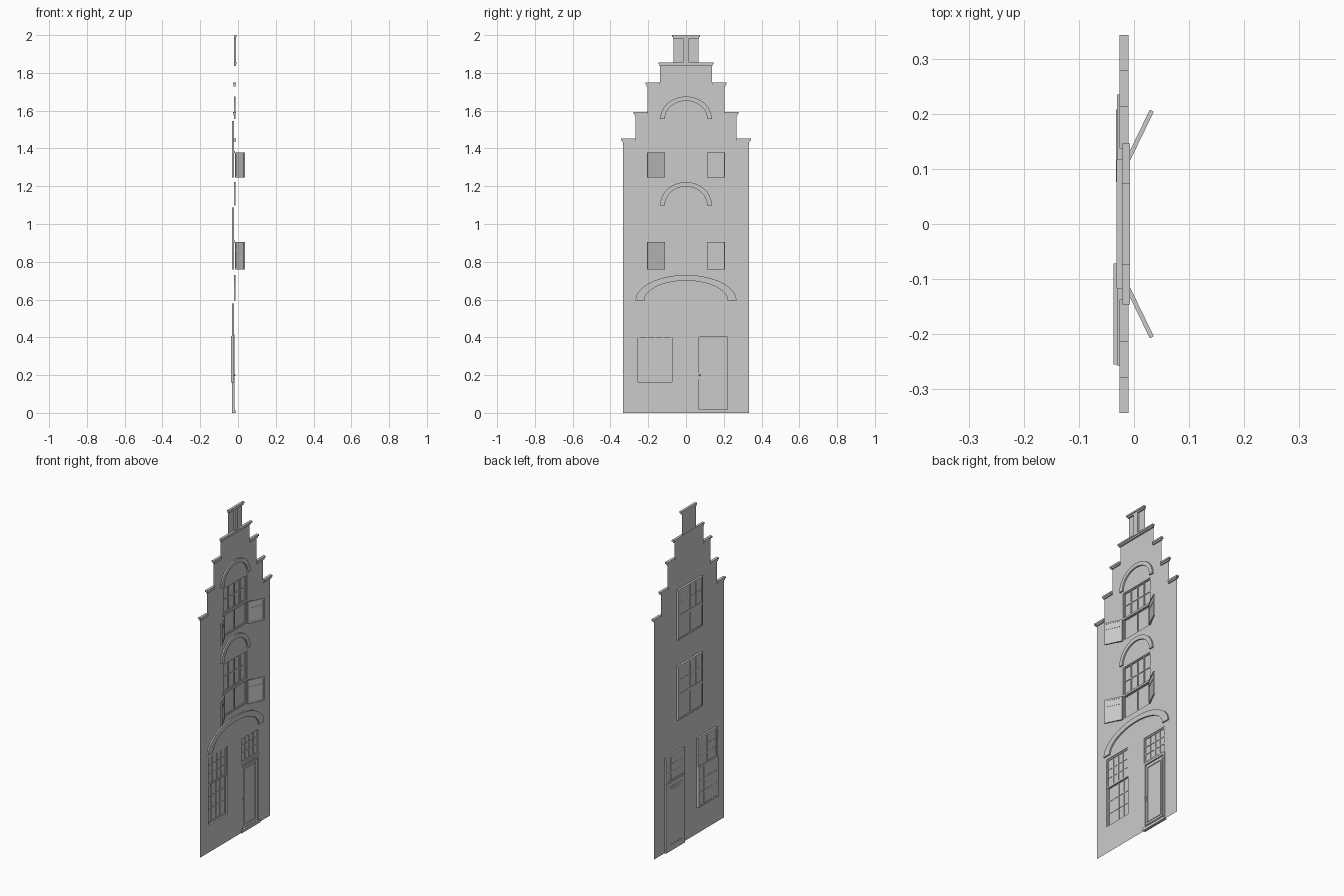
import bpy, bmesh, math
from mathutils import Matrix, Vector

if "Cube" in bpy.data.objects:
    bpy.data.objects.remove(bpy.data.objects["Cube"])

WALL_X = -0.02  # plane of the street face, which looks towards +x


def finish(bm, name):
    mesh = bpy.data.meshes.new(name)
    bm.to_mesh(mesh)
    bm.free()
    ob = bpy.data.objects.new(name, mesh)
    bpy.context.collection.objects.link(ob)
    return ob


def boxes(name, items):
    """One object from boxes given as (x0, x1, y0, y1, z0, z1)."""
    bm = bmesh.new()
    for x0, x1, y0, y1, z0, z1 in items:
        m = Matrix.Translation(((x0 + x1) / 2, (y0 + y1) / 2, (z0 + z1) / 2))
        bmesh.ops.create_cube(bm, size=1, matrix=m @ Matrix.Diagonal((x1 - x0, y1 - y0, z1 - z0, 1)))
    return finish(bm, name)


def border(x0, x1, y0, y1, z0, z1, t):
    return [(x0, x1, y0, y0 + t, z0, z1), (x0, x1, y1 - t, y1, z0, z1),
            (x0, x1, y0 + t, y1 - t, z0, z0 + t), (x0, x1, y0 + t, y1 - t, z1 - t, z1)]


def grid_bars(x0, x1, y0, y1, z0, z1, cols, rows, t=0.007):
    out = []
    for i in range(1, cols):
        y = y0 + (y1 - y0) * i / cols
        out.append((x0, x1, y - t / 2, y + t / 2, z0, z1))
    for j in range(1, rows):
        z = z0 + (z1 - z0) * j / rows
        out.append((x0, x1 - 0.001, y0, y1, z - t / 2, z + t / 2))
    return out


def sash(name, x0, x1, y0, y1, z0, z1, cols, rows, t=0.01):
    boxes(name + "_frame", border(x0, x1, y0, y1, z0, z1, t)
          + grid_bars(x0 + 0.001, x1 - 0.001, y0 + t, y1 - t, z0 + t, z1 - t, cols, rows))
    boxes(name + "_glass", [(x0 + 0.002, x0 + 0.003, y0 + t, y1 - t, z0 + t, z1 - t)])


def arch(name, half, z0, top, inner_half, inner_top):
    """Raised brick arch band between two half ellipses."""
    bm = bmesh.new()
    n, rings = 32, []
    for i in range(n + 1):
        c, s = math.cos(math.pi * i / n), math.sin(math.pi * i / n)
        o, q = (half * c, z0 + (top - z0) * s), (inner_half * c, z0 + (inner_top - z0) * s)
        rings.append([bm.verts.new((x, *p)) for x, p in
                      ((WALL_X, o), (-0.012, o), (-0.012, q), (WALL_X, q))])
    for a, b in zip(rings, rings[1:]):
        for k in range(4):
            bm.faces.new((a[k], a[(k + 1) % 4], b[(k + 1) % 4], b[k]))
    bm.faces.new(rings[0])
    bm.faces.new(rings[-1][::-1])
    bmesh.ops.recalc_face_normals(bm, faces=bm.faces)
    finish(bm, name)


# Stepped gable wall: a thin sheet with window and door openings
steps = [(0.333, 1.44), (0.268, 1.58), (0.204, 1.735), (0.138, 1.845), (0.066, 1.99)]
right, base = [], 0
for h, z in steps:
    right += [(h, base), (h, z)]
    base = z
outline = right + [(-y, z) for y, z in reversed(right)]
openings = [(-0.257, -0.07, 0.16, 0.58), (0.055, 0.235, 0.0005, 0.575),
            (-0.118, 0.118, 0.76, 1.087), (-0.118, 0.118, 1.245, 1.545)]
bm = bmesh.new()
loops = [outline] + [[(a, c), (b, c), (b, d), (a, d)] for a, b, c, d in openings]
for loop in loops:
    vs = [bm.verts.new((WALL_X, y, z)) for y, z in loop]
    for a, b in zip(vs, vs[1:] + vs[:1]):
        bm.edges.new((a, b))
bmesh.ops.triangle_fill(bm, use_beauty=True, edges=bm.edges[:], normal=(1, 0, 0))
finish(bm, "gable_wall")

# Opening reveals
boxes("opening_reveals", [b for a, c, d, e in openings
                          for b in border(-0.031, WALL_X, a, c, d, e, 0.004)])

# Two-tier coping stones on each step
coping = []
for (h, z), (inner, _) in zip(steps[:3], steps[1:4]):
    for s in (-1, 1):
        for x0, x1, e, z0, z1 in ((-0.023, -0.013, 0.004, z - 0.006, z + 0.003),
                                  (-0.026, -0.010, 0.010, z + 0.003, z + 0.013)):
            a, b = sorted((s * (h + e), s * (inner - 0.001)))
            coping.append((x0, x1, a, b, z0, z1))
for h, z in steps[3:]:
    coping += [(-0.022, -0.011, -h - 0.003, h + 0.003, z - 0.008, z + 0.001),
               (-0.022, -0.007, -h - 0.008, h + 0.008, z + 0.001, z + 0.010)]
boxes("coping_stones", coping)
boxes("top_pilaster", [(WALL_X, -0.010, -0.016, 0.016, 1.855, 1.985)])

# Relief arches
arch("ground_arch", 0.267, 0.595, 0.73, 0.22, 0.70)
arch("middle_arch", 0.137, 1.098, 1.222, 0.112, 1.198)
arch("upper_arch", 0.137, 1.555, 1.675, 0.112, 1.652)

# Upper-floor cross windows with open shutters
for floor, z0, zm, z1 in (("middle", 0.76, 0.908, 1.087), ("upper", 1.245, 1.382, 1.545)):
    sash(floor + "_top_window", -0.032, -0.023, -0.116, 0.116, zm, z1, 4, 2)
    sash(floor + "_low_window", -0.032, -0.023, -0.116, 0.116, z0, zm, 2, 1)
    boxes(floor + "_transom_rail", [(-0.030, -0.017, -0.117, 0.117, zm - 0.007, zm + 0.005)])
    for side, s in (("left", -1), ("right", 1)):
        L, h = 0.104, zm - z0 - 0.004
        sh = boxes(f"{floor}_{side}_shutter", [(-0.0025, 0.0025, 0.008, L - 0.008, 0.008, h - 0.008),
                   (-0.004, 0.004, 0.01, L - 0.01, h * 0.68, h * 0.68 + 0.006)]
                   + border(-0.004, 0.004, 0, L, 0, h, 0.009))
        sh.location = (-0.013, s * 0.112, z0)
        sh.rotation_euler.z = math.atan2(-0.045, s * 0.093)

# Ground-floor sash window, lower sash set further back
sash("ground_top_sash", -0.031, -0.024, -0.255, -0.072, 0.40, 0.578, 4, 3)
sash("ground_low_sash", -0.037, -0.030, -0.255, -0.072, 0.162, 0.408, 4, 3)

# Door, frame, transom light, handle and threshold
boxes("door_frame", border(-0.031, -0.018, 0.056, 0.234, 0.004, 0.414, 0.013))
boxes("door_leaf", [(-0.031, -0.026, 0.068, 0.222, 0.016, 0.402)]
      + border(-0.033, -0.022, 0.076, 0.208, 0.03, 0.388, 0.008)
      + [(-0.032, -0.023, 0.092, 0.192, 0.046, 0.372)])
sash("door_transom", -0.031, -0.023, 0.057, 0.233, 0.416, 0.573, 4, 3)
boxes("threshold", [(-0.031, -0.014, 0.056, 0.234, 0, 0.016)])
bm = bmesh.new()
bmesh.ops.create_icosphere(bm, subdivisions=2, radius=0.005,
                           matrix=Matrix.Translation(Vector((-0.018, 0.072, 0.2))))
finish(bm, "door_knob")
boxes("door_handle_plate", [(-0.027, -0.021, 0.069, 0.075, 0.18, 0.212)])
